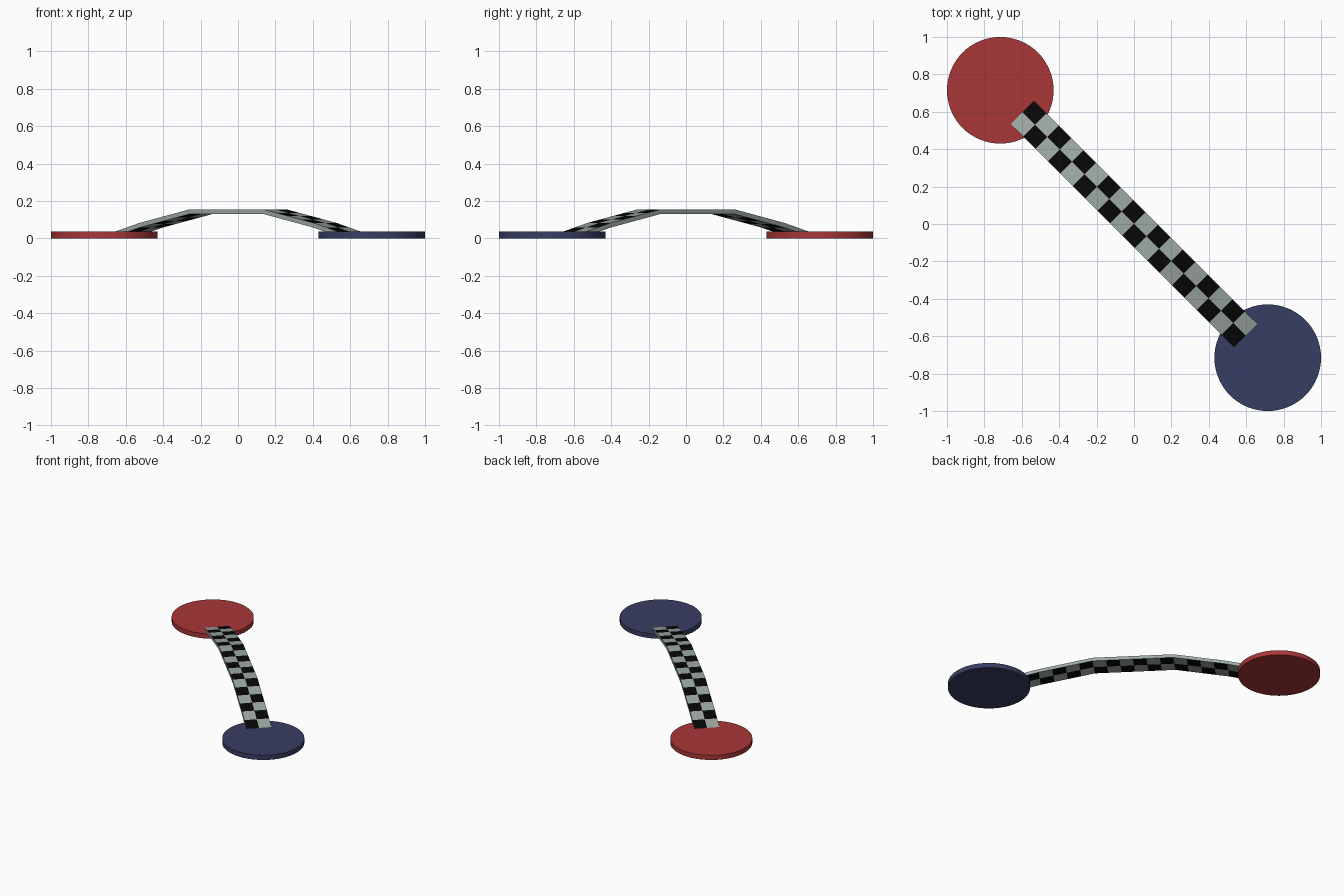
import bpy, bmesh, math

if "Cube" in bpy.data.objects:
    bpy.data.objects.remove(bpy.data.objects["Cube"])


def material(name, rgb):
    m = bpy.data.materials.new(name)
    m.diffuse_color = (*rgb, 1)
    m.use_nodes = True
    m.node_tree.nodes["Principled BSDF"].inputs["Base Color"].default_value = m.diffuse_color
    return m


red = material("dull red", (0.39, 0.037, 0.039))
blue = material("navy blue", (0.039, 0.048, 0.125))
grey = material("pale grey", (0.34, 0.40, 0.37))
black = material("black", (0.002, 0.002, 0.002))


# Round platforms at both ends of the diagonal
def platform(name, x, y, mat):
    bpy.ops.mesh.primitive_cylinder_add(vertices=64, radius=0.285, depth=0.036,
                                        location=(x, y, 0.018))
    ob = bpy.context.object
    ob.name = name
    ob.data.materials.append(mat)
    bpy.ops.object.shade_smooth_by_angle(angle=math.radians(30))


platform("red_platform", -0.715, 0.715, red)
platform("blue_platform", 0.715, -0.715, blue)

# Arched bridge: s runs towards the red platform, u across the deck
CELL, HALF, THICK = 0.0938, 0.087, 0.025
KNOTS = [(0, 0.155), (3, 0.155), (7, 0.083), (9, 0.036)]


def deck_height(i):
    i = abs(i)
    for (a, za), (b, zb) in zip(KNOTS, KNOTS[1:]):
        if i <= b:
            return za + (zb - za) * (i - a) / (b - a)


bm = bmesh.new()
r = math.sqrt(0.5)
grid = {}
for i in range(-9, 10):
    for j in (-1, 0, 1):
        s, u = i * CELL, j * HALF
        x, y, z = (u - s) * r, (u + s) * r, deck_height(i)
        grid[i, j, 1] = bm.verts.new((x, y, z))
        grid[i, j, 0] = bm.verts.new((x, y, z - THICK))


def face(keys, mat=0):
    bm.faces.new([grid[k] for k in keys]).material_index = mat


for i in range(-9, 9):
    for j in (-1, 0):
        # checkered top and underside
        check = 1 if (i + j) % 2 == 0 else 0
        for k in (0, 1):
            face([(i, j, k), (i + 1, j, k), (i + 1, j + 1, k), (i, j + 1, k)], check)
    # plain side edges
    for j in (-1, 1):
        face([(i, j, 0), (i + 1, j, 0), (i + 1, j, 1), (i, j, 1)])
# end caps
for i in (-9, 9):
    for j in (-1, 0):
        face([(i, j, 0), (i, j + 1, 0), (i, j + 1, 1), (i, j, 1)])

bmesh.ops.recalc_face_normals(bm, faces=bm.faces)
mesh = bpy.data.meshes.new("checkered_bridge")
bm.to_mesh(mesh)
bm.free()
mesh.materials.append(grey)
mesh.materials.append(black)
bridge = bpy.data.objects.new("checkered_bridge", mesh)
bpy.context.collection.objects.link(bridge)
